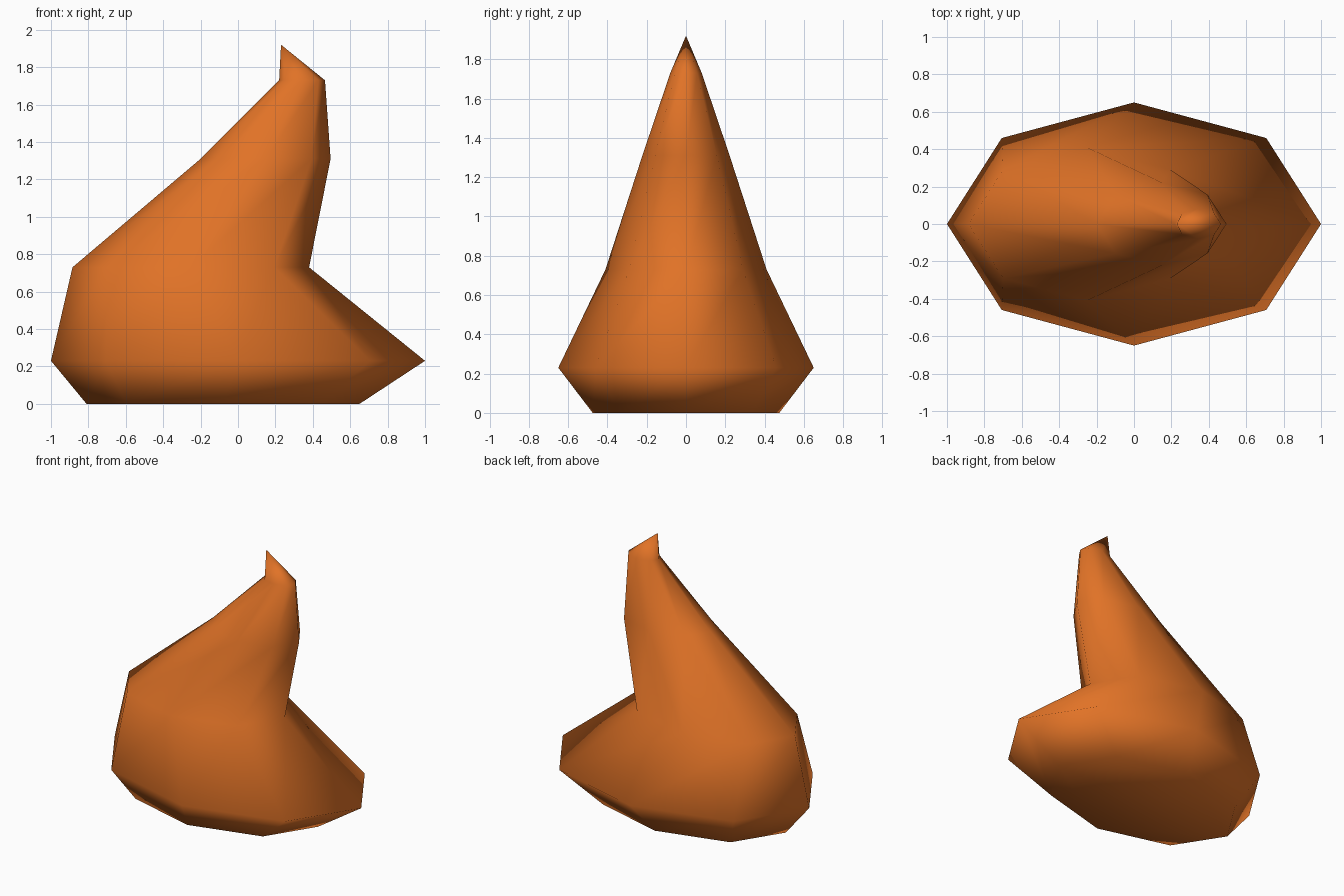
import bpy, bmesh
from math import cos, sin, pi

cube = bpy.data.objects.get("Cube")
if cube:
    bpy.data.objects.remove(cube, do_unlink=True)

SIDES = 8

# One orange material
orange = bpy.data.materials.new("orange")
orange.use_nodes = True
colour = (0.75, 0.17, 0.02, 1)
orange.diffuse_color = colour
orange.node_tree.nodes["Principled BSDF"].inputs["Base Color"].default_value = colour

# Cross-sections from base to tip: height, left x, right x, half depth
sections = [
    (0.00, -0.81, 0.65, 0.475),
    (0.23, -1.00, 1.00, 0.65),
    (0.73, -0.885, 0.38, 0.41),
    (1.31, -0.20, 0.495, 0.222),
    (1.73, 0.22, 0.465, 0.08),
]
tip_point = (0.23, 0, 1.92)

bm = bmesh.new()


def ring(z, x0, x1, depth):
    """Octagonal ring stretched between x0 and x1."""
    mid, half = (x0 + x1) / 2, (x1 - x0) / 2
    angles = [2 * pi * i / SIDES for i in range(SIDES)]
    return [bm.verts.new((mid + half * cos(a), depth * sin(a), z)) for a in angles]


# Leaning body
rings = [ring(*s) for s in sections]
for low, high in zip(rings, rings[1:]):
    for i in range(SIDES):
        j = (i + 1) % SIDES
        bm.faces.new((low[i], low[j], high[j], high[i]))

# Flat underside and hooked tip
bm.faces.new(rings[0][::-1])
tip = bm.verts.new(tip_point)
for i in range(SIDES):
    bm.faces.new((rings[-1][i], rings[-1][(i + 1) % SIDES], tip))

bmesh.ops.recalc_face_normals(bm, faces=bm.faces[:])
for face in bm.faces:
    face.smooth = True

mesh = bpy.data.meshes.new("leaning_cone")
bm.to_mesh(mesh)
bm.free()
mesh.materials.append(orange)
bpy.context.collection.objects.link(bpy.data.objects.new("leaning_cone", mesh))
